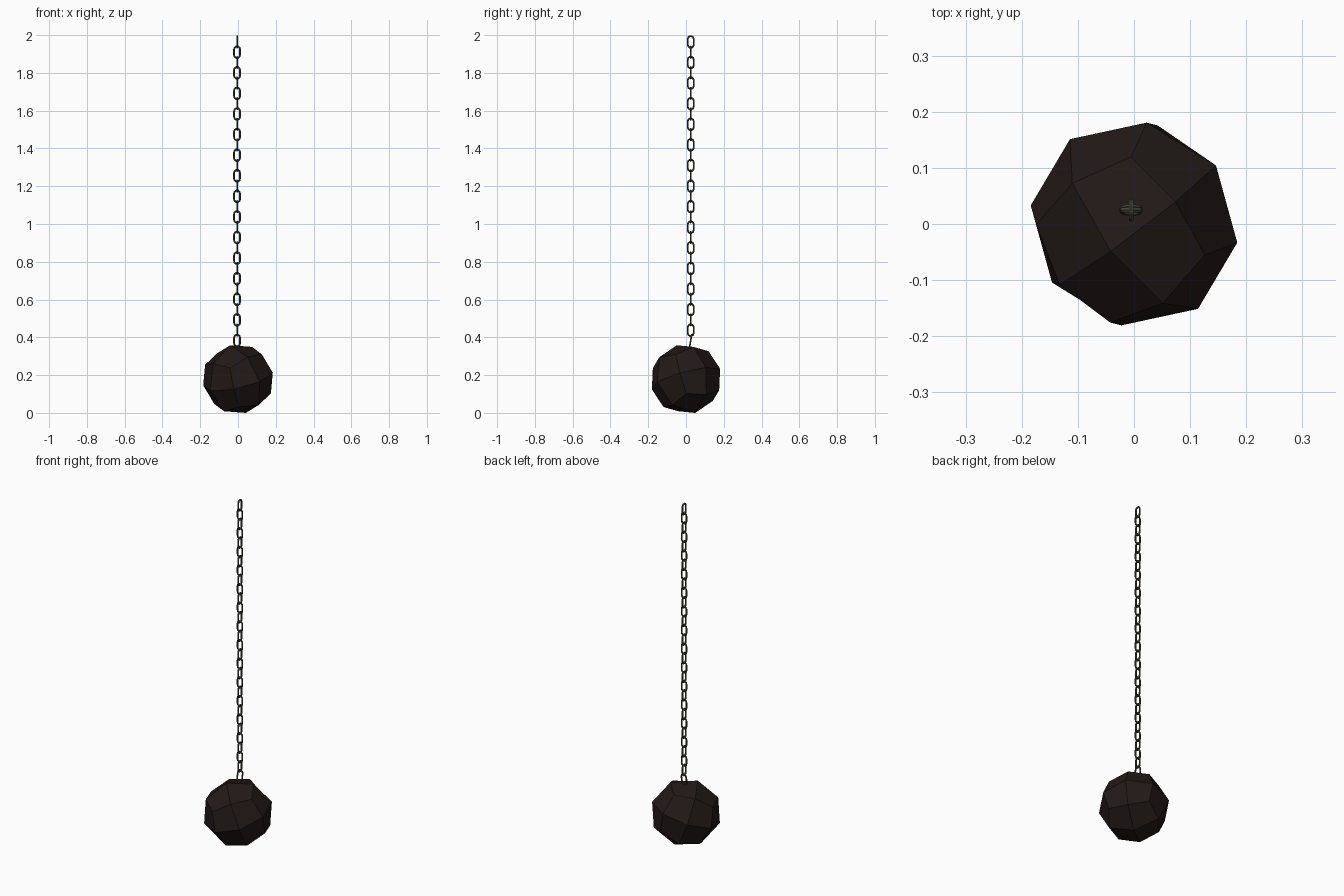
import bpy, bmesh, math
from mathutils import Vector, Matrix

if "Cube" in bpy.data.objects:
    bpy.data.objects.remove(bpy.data.objects["Cube"])

BALL_R, BALL_Z = 0.19, 0.19
LINKS, PITCH = 30, 0.0545
LINK_H, LINK_W, WIRE = 0.072, 0.041, 0.0048
CHAIN_X, CHAIN_Y = -0.005, 0.025


def material(name, rgb):
    m = bpy.data.materials.new(name)
    m.diffuse_color = (*rgb, 1)
    m.use_nodes = True
    m.node_tree.nodes["Principled BSDF"].inputs["Base Color"].default_value = m.diffuse_color
    return m


def add_object(name, bm, mat):
    bmesh.ops.recalc_face_normals(bm, faces=bm.faces)
    mesh = bpy.data.meshes.new(name)
    bm.to_mesh(mesh)
    bm.free()
    mesh.materials.append(mat)
    ob = bpy.data.objects.new(name, mesh)
    bpy.context.collection.objects.link(ob)
    return ob


iron = material("dark_iron", (0.016, 0.010, 0.009))
steel = material("worn_chain", (0.07, 0.06, 0.045))

# Ball: cube subdivided once and pushed onto a sphere, tipped at an angle
bm = bmesh.new()
bmesh.ops.create_cube(bm, size=2)
bmesh.ops.subdivide_edges(bm, edges=bm.edges[:], cuts=1, use_grid_fill=True)
u = Vector((0.655, -0.752, -0.077)).normalized()
w = Vector((-0.728, -0.602, -0.327))
w = (w - w.dot(u) * u).normalized()
n = w.cross(u)
tilt = Matrix.Rotation(math.radians(-4), 3, 'Z') @ Matrix((w, u, n)).transposed()
for v in bm.verts:
    v.co = tilt @ v.co.normalized() * BALL_R
low = min(v.co.z for v in bm.verts)
for v in bm.verts:
    v.co.z += BALL_Z if low < -0.185 else -low
add_object("ball", bm, iron)


# One chain link: round wire swept along a stadium-shaped loop
def add_link(bm, matrix, sides=6, arc=5):
    r = LINK_W / 2 - WIRE
    straight = LINK_H / 2 - WIRE - r
    path = []
    for half in (0, 1):
        for i in range(arc + 1):
            a = math.pi * (half + i / arc)
            path.append((a, straight if half == 0 else -straight))
    rings = []
    for a, dz in path:
        ring = []
        for k in range(sides):
            t = 2 * math.pi * k / sides
            d = r + WIRE * math.cos(t)
            co = Vector((d * math.cos(a), WIRE * math.sin(t), dz + d * math.sin(a)))
            ring.append(bm.verts.new(matrix @ co))
        rings.append(ring)
    for i, ring in enumerate(rings):
        nxt = rings[(i + 1) % len(rings)]
        for k in range(sides):
            j = (k + 1) % sides
            bm.faces.new((ring[k], ring[j], nxt[j], nxt[k]))


# Chain: alternate links turned a quarter, the last one sunk into the ball
bm = bmesh.new()
for i in range(LINKS):
    z = 2.0 - LINK_H / 2 - PITCH * i
    turn = Matrix.Rotation(math.pi / 2 if i % 2 == 0 else 0, 4, 'Z')
    lean = Matrix.Rotation(math.radians(-10 if i == LINKS - 1 else 0), 4, 'X')
    add_link(bm, Matrix.Translation((CHAIN_X, CHAIN_Y, z)) @ lean @ turn)
add_object("chain", bm, steel)
